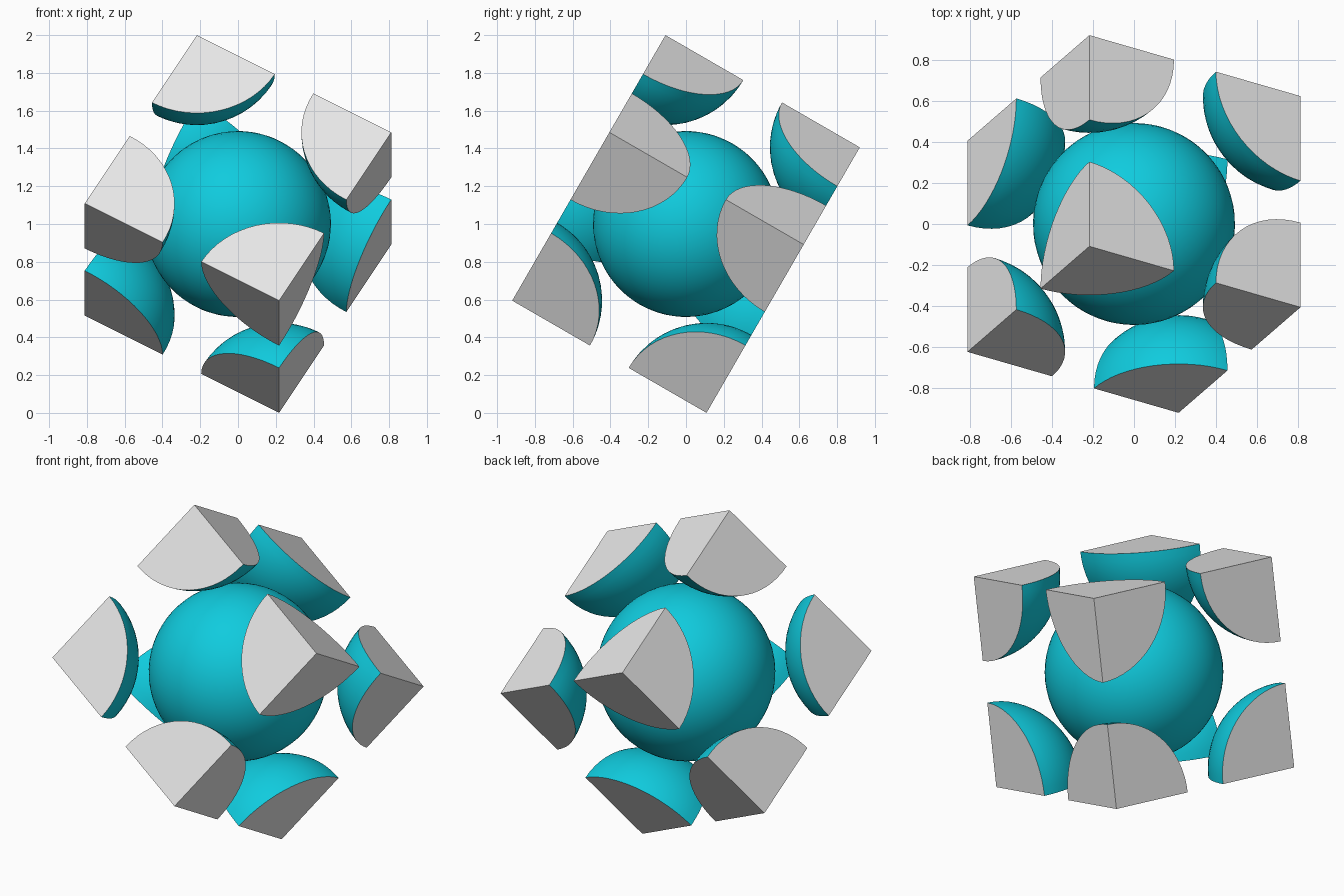
import bpy, bmesh, math
from mathutils import Matrix, Vector

if "Cube" in bpy.data.objects:
    bpy.data.objects.remove(bpy.data.objects["Cube"])

HALF = 0.594          # half the edge of the tilted cube holding the corner pieces
R_CENTRE, R_CORNER = 0.492, 0.476
TILT = (Matrix.Rotation(math.radians(-30), 4, 'X') @
        Matrix.Rotation(math.radians(30), 4, 'Y'))
PLACE = Matrix.Translation((0, 0, 1)) @ TILT


def material(name, rgb):
    m = bpy.data.materials.new(name)
    m.diffuse_color = (*rgb, 1)
    m.use_nodes = True
    m.node_tree.nodes["Principled BSDF"].inputs["Base Color"].default_value = m.diffuse_color
    return m


cyan = material("cyan", (0.005, 0.60, 0.73))
grey = material("light grey", (0.80, 0.80, 0.80))


def add_object(name, bm, matrix):
    bmesh.ops.recalc_face_normals(bm, faces=bm.faces)
    mesh = bpy.data.meshes.new(name)
    bm.to_mesh(mesh)
    bm.free()
    mesh.materials.append(cyan)
    mesh.materials.append(grey)
    ob = bpy.data.objects.new(name, mesh)
    ob.matrix_world = matrix
    bpy.context.collection.objects.link(ob)
    bpy.ops.object.select_all(action='DESELECT')
    ob.select_set(True)
    bpy.context.view_layer.objects.active = ob
    bpy.ops.object.shade_smooth_by_angle(angle=math.radians(30))
    return ob


def sphere(radius):
    bm = bmesh.new()
    bmesh.ops.create_uvsphere(bm, u_segments=64, v_segments=32, radius=radius)
    return bm


def octant(signs):
    """Eighth of a ball with three flat grey quarter-circle faces."""
    bm = sphere(R_CORNER)
    outside = [v for v in bm.verts if min(v.co) < -1e-4]
    bmesh.ops.delete(bm, geom=outside, context='VERTS')
    rim = list(bm.verts)
    tip = bm.verts.new((0, 0, 0))
    for axis in range(3):
        a, b = (axis + 1) % 3, (axis + 2) % 3
        arc = [v for v in rim if abs(v.co[axis]) < 1e-4]
        arc.sort(key=lambda v: math.atan2(v.co[b], v.co[a]))
        bm.faces.new([tip] + arc).material_index = 1
    # the tip sits on the cube corner, the round side points inwards
    for v in bm.verts:
        v.co = Vector([-s * c for s, c in zip(signs, v.co)])
    return bm


# Ball in the middle
add_object("centre_ball", sphere(R_CENTRE), PLACE)

# Eight corner pieces
for sx in (-1, 1):
    for sy in (-1, 1):
        for sz in (-1, 1):
            signs = (sx, sy, sz)
            corner = Matrix.Translation(Vector(signs) * HALF)
            add_object("corner_piece", octant(signs), PLACE @ corner)
